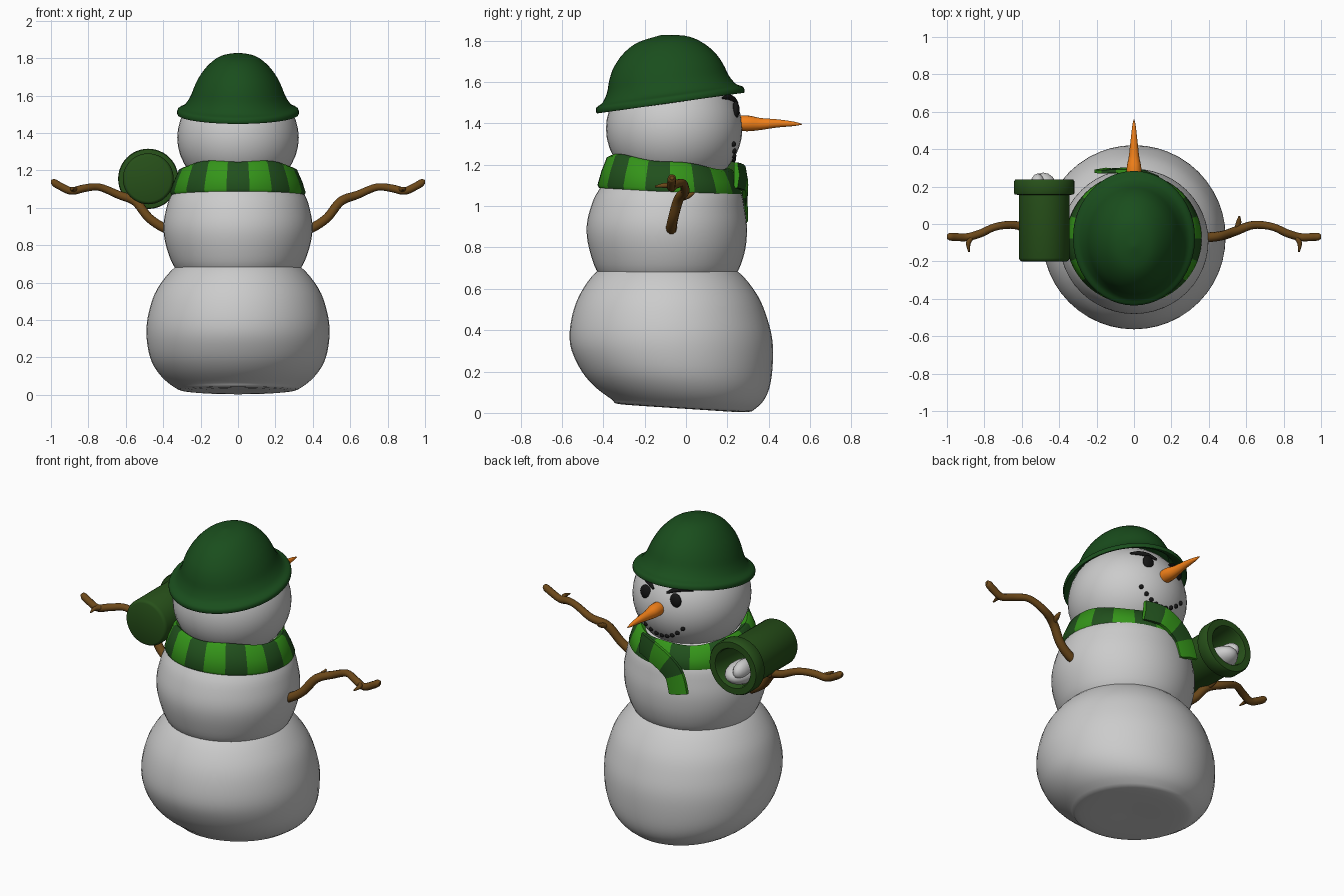
import bpy, bmesh, math
from mathutils import Vector, Matrix

if "Cube" in bpy.data.objects:
    bpy.data.objects.remove(bpy.data.objects["Cube"])


def material(name, rgb):
    m = bpy.data.materials.new(name)
    m.diffuse_color = (*rgb, 1)
    m.use_nodes = True
    m.node_tree.nodes["Principled BSDF"].inputs["Base Color"].default_value = m.diffuse_color
    return m


HAT = material("hat_green", (0.01, 0.075, 0.012))
PIPE = material("pipe_green", (0.02, 0.08, 0.01))
DARK = material("scarf_dark", (0.015, 0.08, 0.012))
LIGHT = material("scarf_light", (0.035, 0.30, 0.01))
ORANGE = material("carrot", (0.9, 0.22, 0.01))
BROWN = material("wood", (0.15, 0.065, 0.01))
BLACK = material("coal", (0.008, 0.008, 0.008))


def finish(ob, mats=(), angle=40):
    for m in mats:
        ob.data.materials.append(m)
    bpy.ops.object.select_all(action='DESELECT')
    ob.select_set(True)
    bpy.context.view_layer.objects.active = ob
    bpy.ops.object.shade_smooth_by_angle(angle=math.radians(angle))
    return ob


def from_bmesh(name, bm, mats=(), angle=40):
    bmesh.ops.recalc_face_normals(bm, faces=bm.faces[:])
    me = bpy.data.meshes.new(name)
    bm.to_mesh(me)
    bm.free()
    ob = bpy.data.objects.new(name, me)
    bpy.context.collection.objects.link(ob)
    return finish(ob, mats, angle)


def spline(pts, n):
    """Catmull-Rom samples through tuples of any length."""
    p = [Vector(q) for q in pts]
    out = []
    for i in range(len(p) - 1):
        a, b, c, d = p[max(i - 1, 0)], p[i], p[i + 1], p[min(i + 2, len(p) - 1)]
        for k in range(n):
            t = k / n
            out.append(0.5 * (2 * b + (c - a) * t + (2 * a - 5 * b + 4 * c - d) * t * t
                              + (3 * b - a - 3 * c + d) * t ** 3))
    return out + [p[-1]]


def loft(name, rings, mats=(), n=1, segs=48, matrix=None, angle=40):
    """Rings are (z, rx, ry, centre_y, slope); the end rings are capped."""
    bm = bmesh.new()
    loops = []
    for z, rx, ry, cy, sl in spline(rings, n):
        rx, ry = max(rx, 0.002), max(ry, 0.002)
        loop = []
        for i in range(segs):
            a = math.tau * i / segs
            y = ry * math.sin(a)
            loop.append(bm.verts.new((rx * math.cos(a), cy + y, z + sl * y)))
        loops.append(loop)
    for a, b in zip(loops, loops[1:]):
        for i in range(segs):
            j = (i + 1) % segs
            bm.faces.new((a[i], a[j], b[j], b[i]))
    bm.faces.new(loops[0])
    bm.faces.new(loops[-1])
    if matrix:
        bm.transform(matrix)
    return from_bmesh(name, bm, mats, angle)


def ball(name, loc, size, mats=(), segs=16, tilt=0):
    bm = bmesh.new()
    bmesh.ops.create_uvsphere(bm, u_segments=segs, v_segments=max(segs // 2, 6), radius=1)
    bm.transform(Matrix.Translation(loc) @ Matrix.Rotation(tilt, 4, 'Y') @ Matrix.Diagonal((*size, 1)))
    return from_bmesh(name, bm, mats, 60)


def stick(name, pts, mat):
    """Tapered round tube through (x, y, z, radius) points."""
    cu = bpy.data.curves.new(name, 'CURVE')
    cu.dimensions = '3D'
    cu.bevel_depth = 1
    cu.bevel_resolution = 3
    cu.use_fill_caps = True
    path = spline(pts, 5)
    sp = cu.splines.new('POLY')
    sp.points.add(len(path) - 1)
    for q, v in zip(sp.points, path):
        q.co = (v[0], v[1], v[2], 1)
        q.radius = v[3]
    ob = bpy.data.objects.new(name, cu)
    bpy.context.collection.objects.link(ob)
    bpy.ops.object.select_all(action='DESELECT')
    ob.select_set(True)
    bpy.context.view_layer.objects.active = ob
    bpy.ops.object.convert(target='MESH')
    return finish(bpy.context.view_layer.objects.active, [mat], 60)


# Snow body
loft("lower_snowball", [
    (.025, 0, 0, -.02, -.065), (.022, .27, .29, -.02, -.065), (.045, .345, .35, -.01, -.06),
    (.11, .42, .42, -.03, -.06), (.20, .47, .465, -.05, -.04), (.33, .49, .49, -.07, 0),
    (.45, .475, .475, -.08, 0), (.57, .43, .43, -.085, 0), (.68, .34, .345, -.09, 0),
    (.72, .25, .25, -.09, 0), (.74, 0, 0, -.09, 0)], n=4)
loft("middle_snowball", [
    (.60, 0, 0, -.09, 0), (.62, .25, .25, -.09, 0), (.67, .33, .33, -.09, 0),
    (.77, .377, .372, -.09, 0), (.88, .398, .388, -.093, 0), (.98, .387, .375, -.09, 0),
    (1.08, .35, .34, -.08, 0), (1.18, .25, .25, -.07, 0), (1.22, 0, 0, -.07, 0)], n=4)
HC, HR = Vector((0, -.057, 1.375)), Vector((.325, .33, .30))
ball("head", HC, HR, segs=40)


def face(x, z, lift=0):
    """Point on the front of the head."""
    s = 1 - (x / HR.x) ** 2 - ((z - HC.z) / HR.z) ** 2
    return Vector((x, HC.y + HR.y * math.sqrt(max(s, 0)) + lift, z))


# Hat, tipped back
loft("hat", [
    (.10, .235, .27, 0, 0), (.04, .27, .30, 0, 0), (.0, .312, .348, 0, 0), (.0, .325, .362, 0, 0),
    (.025, .322, .358, 0, 0), (.045, .287, .325, 0, 0), (.09, .256, .297, 0, 0),
    (.15, .232, .277, 0, 0), (.21, .20, .245, 0, 0), (.27, .15, .187, 0, 0),
    (.31, .09, .112, 0, 0), (.328, 0, 0, 0, 0)], [HAT], n=3,
    matrix=Matrix.Translation((0, -.075, 1.502)) @ Matrix.Rotation(math.radians(8), 4, 'X'))

# Carrot nose
loft("nose", [(.22, .036, .036, 0, 0), (.30, .039, .038, 0, 0), (.36, .028, .029, .003, 0),
              (.44, .019, .02, .0, 0), (.52, .010, .011, .002, 0), (.56, .002, .002, .004, 0)],
     [ORANGE], n=3, segs=16,
     matrix=Matrix.Translation((0, 0, 1.4)) @ Matrix.Rotation(math.radians(-90), 4, 'X'))

# Eyes, brows and mouth
for s, side in ((1, "right"), (-1, "left")):
    ball(side + "_eye", face(s * .1, 1.465), (.036, .018, .042), [BLACK])
    brow = [(*face(s * x, z, .008), r) for x, z, r in
            ((.045, 1.500, .006), (.09, 1.520, .013), (.135, 1.527, .012), (.175, 1.522, .005))]
    stick(side + "_brow", brow, BLACK)
for i in range(9):
    u = (i - 4) / 4
    ball(f"mouth_coal_{i + 1}", face(.14 * u, 1.225 + .075 * u * u), (.013, .013, .013), [BLACK], 10)

# Stick arms with twigs
for s, side in ((1, "right"), (-1, "left")):
    for part, pts in (
        ("arm", ((.34, -.07, .87, .027), (.41, -.07, .90, .026), (.48, -.06, .95, .025),
                 (.55, -.035, 1.035, .025), (.64, -.005, 1.07, .022), (.74, -.015, 1.11, .02),
                 (.82, -.05, 1.105, .021), (.89, -.07, 1.09, .021), (.95, -.07, 1.115, .021),
                 (.985, -.068, 1.135, .02), (1.0, -.068, 1.137, .010))),
        ("inner_twig", ((.55, -.035, 1.035, .015), (.56, .01, 1.05, .014), (.563, .04, 1.065, .005))),
        ("outer_twig", ((.86, -.06, 1.095, .014), (.885, -.10, 1.10, .013), (.882, -.15, 1.095, .004)))):
        stick(f"{side}_{part}", [(s * x, y, z, r) for x, y, z, r in pts], BROWN)

# Scarf wrap: closed striped band
SEG, STRIPES = 4, 18
N = SEG * STRIPES
bm = bmesh.new()
cols = []
for i in range(N):
    a = math.tau * i / N
    c, d = math.cos(a), math.sin(a)
    zt, zb = 1.215 - .037 * d + .006 * math.sin(5 * a), 1.068 - .02 * d
    sec = [(.265, .26, zt - .02), (.295, .285, zt), (.315, .305, zt - .01), (.343, .332, (zt + zb) / 2),
           (.362, .35, zb + .015), (.355, .343, zb), (.31, .30, zb + .01)]
    cols.append([bm.verts.new((rx * c, -.078 + ry * d, z)) for rx, ry, z in sec])
for i in range(N):
    a, b = cols[i], cols[(i + 1) % N]
    for k in range(7):
        f = bm.faces.new((a[k], b[k], b[(k + 1) % 7], a[(k + 1) % 7]))
        f.material_index = (i // SEG) % 2
from_bmesh("scarf_wrap", bm, [LIGHT, DARK], 50)

# Scarf tail: striped strip hanging at the front
bm = bmesh.new()
path = spline([(.13, .245, 1.15), (.03, .282, 1.135), (-.06, .287, 1.09),
               (-.12, .284, 1.03), (-.15, .287, .93)], 4)
rows = []
for i, p in enumerate(path):
    t = path[min(i + 1, len(path) - 1)] - path[max(i - 1, 0)]
    w = Vector((-t.z, 0, t.x)).normalized() * .062
    o = Vector((0, .014, 0))
    rows.append([bm.verts.new(q) for q in (p - w + o * .3, p + o, p + w + o * .3, p + w - o, p - w - o)])
for i, (a, b) in enumerate(zip(rows, rows[1:])):
    for k in range(5):
        f = bm.faces.new((a[k], a[(k + 1) % 5], b[(k + 1) % 5], b[k]))
        f.material_index = (i // 4 + 1) % 2
bm.faces.new(rows[0])
bm.faces.new(rows[-1])
from_bmesh("scarf_tail", bm, [LIGHT, DARK], 50)

# Launcher pipe with a flanged open mouth, loaded with snow
profile = [(-.2, 0), (-.2, .12), (-.195, .13), (-.182, .136), (.155, .136), (.158, .157), (.165, .161),
           (.228, .161), (.238, .155), (.238, .118), (.228, .112), (-.05, .112), (-.05, 0)]
loft("launcher_pipe", [(y, r, r, 0, 0) for y, r in profile], [PIPE],
     matrix=Matrix.Translation((-.48, 0, 1.155)) @ Matrix.Rotation(math.radians(-90), 4, 'X'))
ball("pipe_snow_big", (-.485, .15, 1.105), (.085, .125, .062), segs=20)
ball("pipe_snow_small", (-.515, .18, 1.14), (.045, .09, .055), segs=16)
